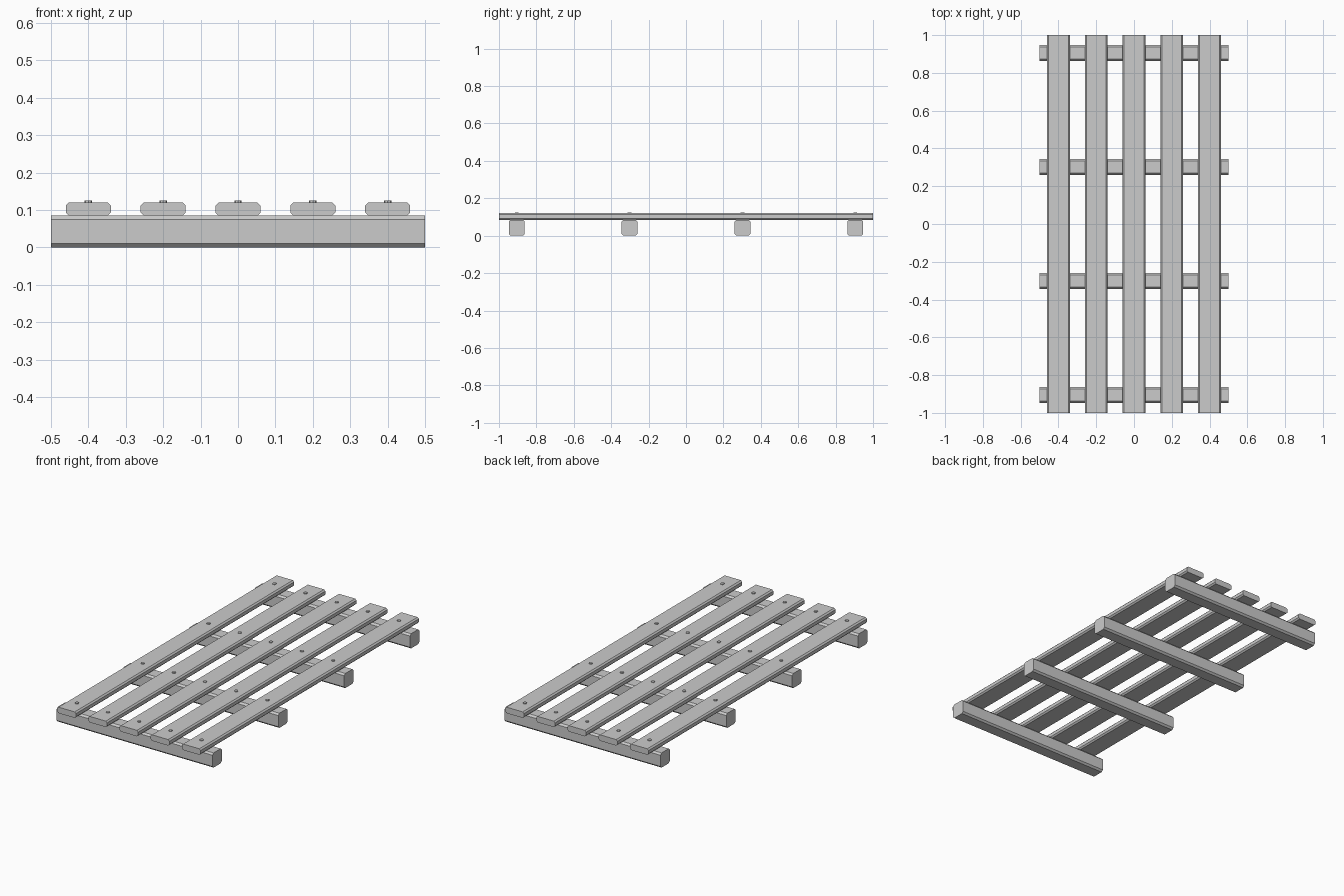
import bpy, bmesh
from mathutils import Matrix

if "Cube" in bpy.data.objects:
    bpy.data.objects.remove(bpy.data.objects["Cube"])


def plank(name, size, axis, loc, chamfer):
    """Box with only the edges running along the given axis chamfered."""
    bm = bmesh.new()
    bmesh.ops.create_cube(bm, size=1)
    bmesh.ops.scale(bm, vec=size, verts=bm.verts)
    long_edges = [e for e in bm.edges
                  if abs(e.verts[0].co[axis] - e.verts[1].co[axis]) > size[axis] * 0.5]
    bmesh.ops.bevel(bm, geom=long_edges, offset=chamfer, segments=1,
                    profile=0.5, affect='EDGES')
    return finish(name, bm, loc)


def nail(name, loc):
    bm = bmesh.new()
    bmesh.ops.create_cone(bm, cap_ends=True, segments=8, radius1=0.01,
                          radius2=0.01, depth=0.01, matrix=Matrix.Identity(4))
    return finish(name, bm, loc)


def finish(name, bm, loc):
    mesh = bpy.data.meshes.new(name)
    bm.to_mesh(mesh)
    bm.free()
    obj = bpy.data.objects.new(name, mesh)
    obj.location = loc
    bpy.context.collection.objects.link(obj)
    return obj


beam_y = (-0.905, -0.302, 0.302, 0.905)
slat_x = (-0.4, -0.2, 0.0, 0.2, 0.4)

# Cross beams resting on the ground
for y in beam_y:
    plank("cross_beam", (1.0, 0.085, 0.085), 0, (0, y, 0.0425), 0.01)

# Long slats on top, with a nail head over each beam
for x in slat_x:
    plank("slat", (0.12, 2.0, 0.035), 1, (x, 0, 0.1025), 0.008)
    for y in beam_y:
        nail("nail_head", (x, y, 0.12))
